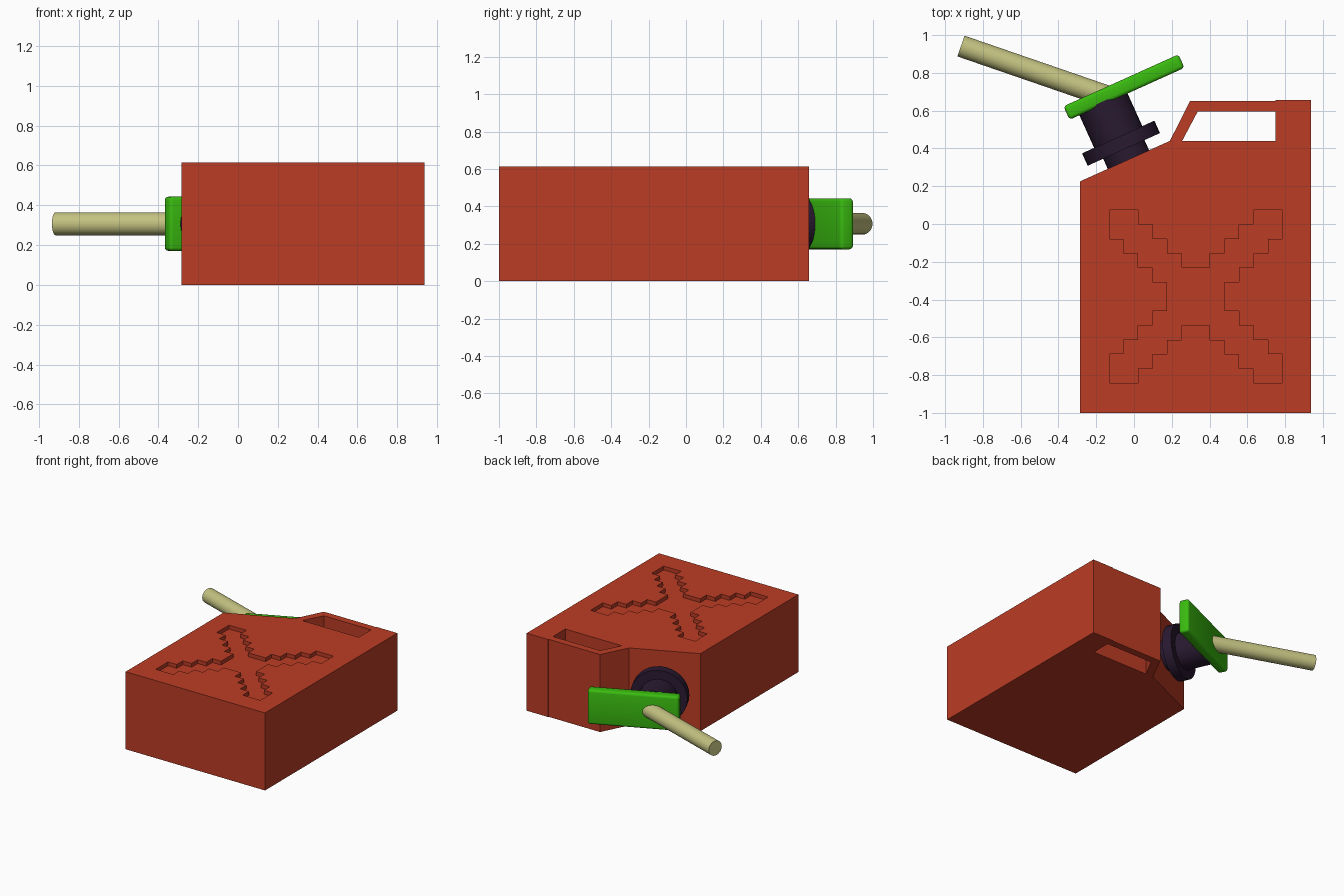
import bpy, bmesh
from math import radians, pi
from mathutils import Vector, Matrix

if "Cube" in bpy.data.objects:
    bpy.data.objects.remove(bpy.data.objects["Cube"])

MID = 0.307          # half height of the can
TILT = radians(24.3)  # slope of the shoulder


def material(name, rgb):
    m = bpy.data.materials.new(name)
    m.diffuse_color = (*rgb, 1)
    m.use_nodes = True
    m.node_tree.nodes["Principled BSDF"].inputs["Base Color"].default_value = m.diffuse_color
    return m


RED = material("red", (0.50, 0.045, 0.018))
BLACK = material("black", (0.022, 0.010, 0.030))
GREEN = material("green", (0.042, 0.50, 0.005))
CREAM = material("cream", (0.55, 0.54, 0.22))


def finish(name, bm, mat, smooth=False):
    bmesh.ops.recalc_face_normals(bm, faces=bm.faces)
    me = bpy.data.meshes.new(name)
    bm.to_mesh(me)
    bm.free()
    me.materials.append(mat)
    ob = bpy.data.objects.new(name, me)
    bpy.context.collection.objects.link(ob)
    bpy.ops.object.select_all(action='DESELECT')
    ob.select_set(True)
    bpy.context.view_layer.objects.active = ob
    if smooth:
        bpy.ops.object.shade_smooth_by_angle(angle=radians(30))
    return ob


def prism(name, outline, z0, z1, mat):
    bm = bmesh.new()
    f = bm.faces.new([bm.verts.new((x, y, z0)) for x, y in outline])
    r = bmesh.ops.extrude_face_region(bm, geom=[f])
    verts = [v for v in r["geom"] if isinstance(v, bmesh.types.BMVert)]
    bmesh.ops.translate(bm, verts=verts, vec=(0, 0, z1 - z0))
    return finish(name, bm, mat)


def rod(name, a, b, radius, mat, sides=32):
    a, b = Vector((*a, MID)), Vector((*b, MID))
    rot = (b - a).to_track_quat('Z', 'Y').to_matrix().to_4x4()
    bm = bmesh.new()
    bmesh.ops.create_cone(bm, cap_ends=True, segments=sides, radius1=radius,
                          radius2=radius, depth=(b - a).length,
                          matrix=Matrix.Translation((a + b) / 2) @ rot)
    return finish(name, bm, mat, True)


def carve(target, cutter):
    mod = target.modifiers.new("carve", 'BOOLEAN')
    mod.operation, mod.solver, mod.object = 'DIFFERENCE', 'EXACT', cutter
    bpy.context.view_layer.objects.active = target
    bpy.ops.object.modifier_apply(modifier=mod.name)
    bpy.data.objects.remove(cutter)


# can body with handle opening
can = prism("can_body", [(-0.285, -1), (0.937, -1), (0.937, 0.657), (0.75, 0.657),
                         (0.75, 0.652), (0.297, 0.652), (0.19, 0.44),
                         (-0.285, 0.226)], 0, 2 * MID, RED)
carve(can, prism("handle_cutter", [(0.255, 0.44), (0.75, 0.44), (0.75, 0.595),
                                   (0.337, 0.595)], -0.2, 1, RED))

# stepped cross recess on the top face, one quarter turned four times
quarter = [(-1, 2), (1, 2), (1, 3), (2, 3), (2, 4), (3, 4), (3, 5), (4, 5), (4, 6),
           (6, 6), (6, 4), (5, 4), (5, 3), (4, 3), (4, 2), (3, 2), (3, 1), (2, 1)]
cross, step = [], 0.0763
for k in range(4):
    turn = Matrix.Rotation(-k * pi / 2, 2)
    for p in quarter[1:]:
        q = turn @ Vector(p)
        cross.append((0.327 + q.x * step, -0.384 + q.y * step))
carve(can, prism("cross_cutter", cross, 2 * MID - 0.03, 1, RED))

# neck and collar, stacked along the shoulder normal
axis = Matrix.Rotation(TILT, 2) @ Vector((0, 1))
base = Vector((-0.03, 0.342))
for name, s0, s1, r in (("neck", -0.02, 0.10, 0.12), ("collar", 0.058, 0.130, 0.21),
                        ("upper_neck", 0.12, 0.335, 0.14)):
    rod(name, base + axis * s0, base + axis * s1, r, BLACK)

# spout tube
rod("spout", (-0.916, 0.942), (-0.103, 0.662), 0.058, CREAM)

# rounded lever plate
bm = bmesh.new()
bmesh.ops.create_cube(bm, size=1)
bmesh.ops.scale(bm, vec=(0.668, 0.078, 0.272), verts=bm.verts)
bmesh.ops.bevel(bm, geom=bm.edges[:], offset=0.018, segments=3, profile=0.5,
                affect='EDGES')
bmesh.ops.transform(bm, verts=bm.verts, matrix=Matrix.Translation((-0.053, 0.725, MID))
                    @ Matrix.Rotation(TILT, 4, 'Z'))
finish("lever_plate", bm, GREEN, True)
